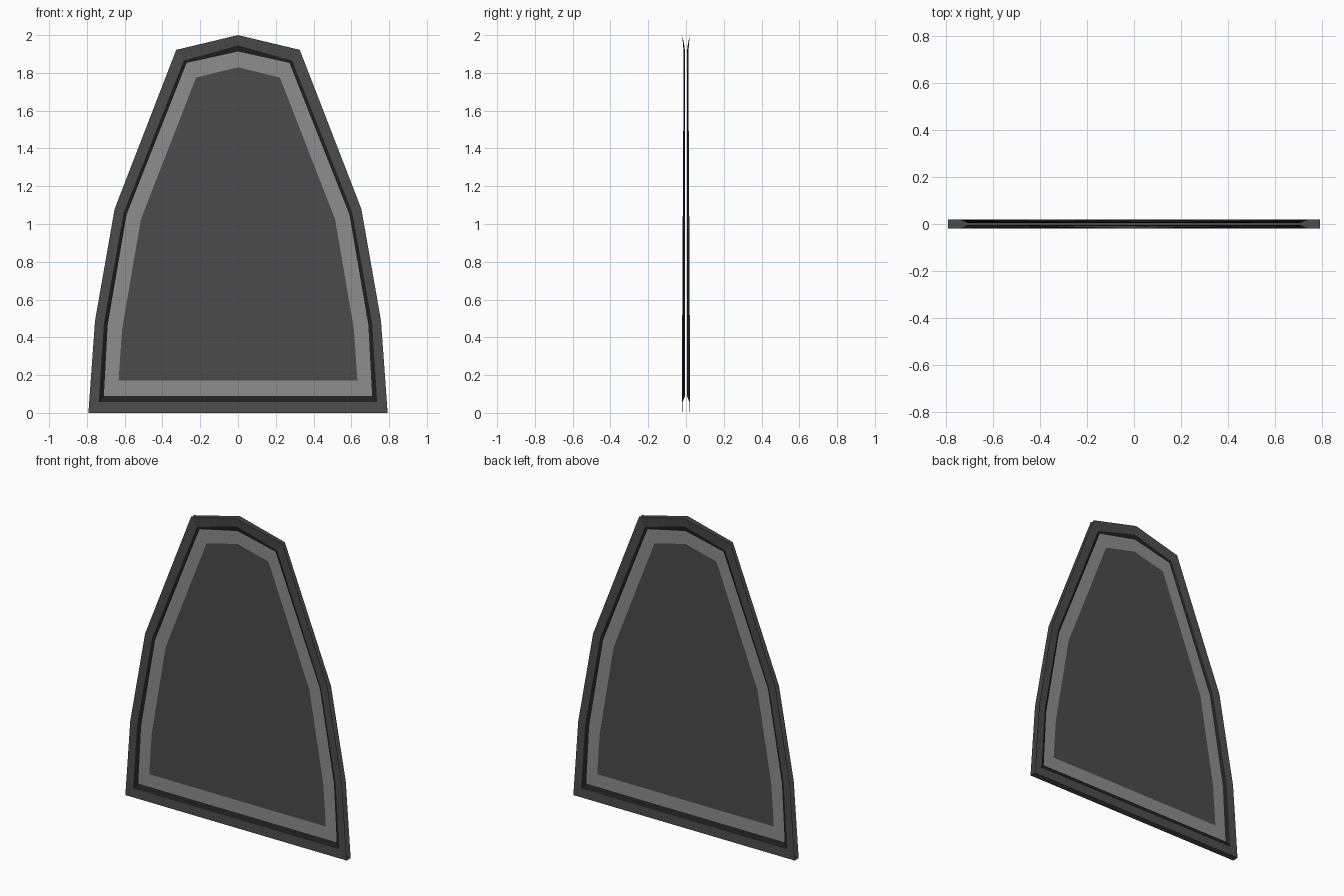
import bpy, bmesh

if "Cube" in bpy.data.objects:
    bpy.data.objects.remove(bpy.data.objects["Cube"])

# Right half of each outline as (x, half thickness, z), bottom corner to apex
RIM = [(.792, .02, 0), (.757, .02, .488), (.653, .017, 1.08), (.327, .012, 1.922), (0, .02, 2.0)]
LIP = [(.737, .018, .057), (.71, .017, .475), (.605, .014, 1.06), (.287, .009, 1.865), (0, .009, 1.945)]
SEAL = [(.71, .005, .09), (.69, .005, .465), (.59, .005, 1.05), (.272, .005, 1.853), (0, .005, 1.913)]
GLASS = [(.632, .005, .172), (.614, .005, .44), (.514, .005, 1.025), (.222, .005, 1.775), (0, .005, 1.83)]


def material(name, v):
    m = bpy.data.materials.new(name)
    m.diffuse_color = (v, v, v, 1)
    m.use_nodes = True
    m.node_tree.nodes["Principled BSDF"].inputs["Base Color"].default_value = m.diffuse_color
    return m


def ring(bm, half, side):
    """Full mirrored outline on the front (side -1) or back (side 1)."""
    pts = half + [(-x, y, z) for x, y, z in reversed(half[:-1])]
    return [bm.verts.new((x, side * y, z)) for x, y, z in pts]


def panel(name, mat, outer, inner=None, cap=False):
    """Front and back sheets: a band between two outlines, or a filled one."""
    bm = bmesh.new()
    rims = []
    for side in (-1, 1):
        a = ring(bm, outer, side)
        rims.append(a)
        if inner:
            b = ring(bm, inner, side)
            n = len(a)
            loops = [(a[i], a[(i + 1) % n], b[(i + 1) % n], b[i]) for i in range(n)]
        else:
            loops = [a]
        for loop in loops:
            bm.faces.new(loop if side < 0 else list(reversed(loop)))
    if cap:  # closed bottom edge
        f, k = rims
        bm.faces.new((f[0], f[-1], k[-1], k[0]))
    me = bpy.data.meshes.new(name)
    bm.to_mesh(me)
    bm.free()
    me.materials.append(mat)
    ob = bpy.data.objects.new(name, me)
    bpy.context.collection.objects.link(ob)


# Flared outer frame with an open channel round the edge
dark = material("dark_grey", .073)
panel("outer_frame", dark, RIM, LIP, cap=True)
# Sunken black seal
panel("seal", material("black", .015), LIP, SEAL)
# Pale border and tinted pane
panel("pale_border", material("light_grey", .27), SEAL, GLASS)
panel("pane", material("pane_grey", .07), GLASS)
